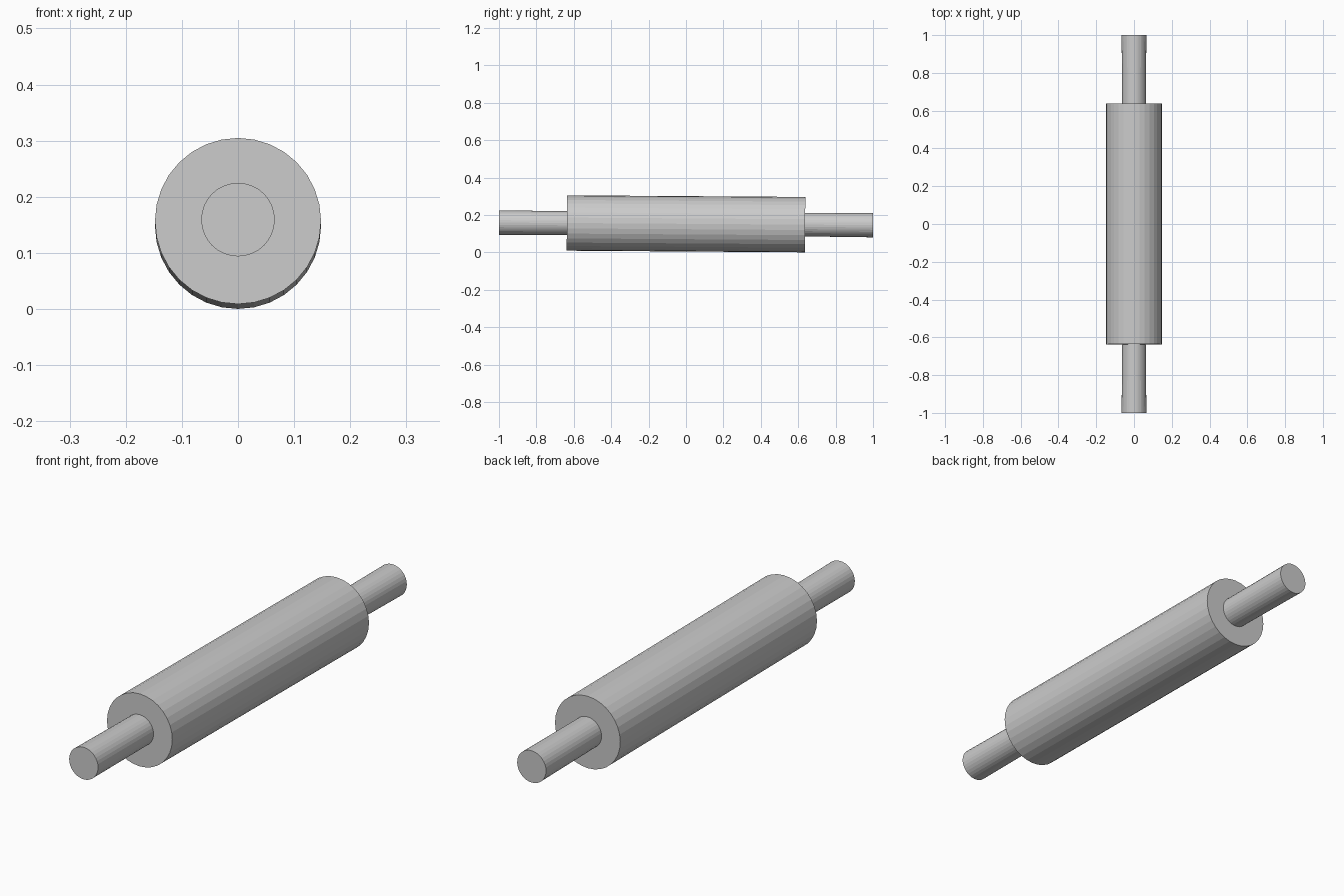
import bpy
import math
from mathutils import Matrix

if "Cube" in bpy.data.objects:
    bpy.data.objects.remove(bpy.data.objects["Cube"])

SIDES = 32
TILT = Matrix.Translation((0, 0, 0.1525)) @ Matrix.Rotation(-0.0068, 4, 'X')


def rod(name, y0, y1, r0, r1):
    """Closed faceted rod along y from y0 (radius r0) to y1 (radius r1)."""
    bpy.ops.mesh.primitive_cone_add(vertices=SIDES, radius1=r0, radius2=r1, depth=y1 - y0)
    ob = bpy.context.object
    ob.name = name
    ob.data.transform(Matrix.Translation((0, (y0 + y1) / 2, 0))
                      @ Matrix.Rotation(-math.pi / 2, 4, 'X'))
    # slight lean of the whole pin, so its back edge rests on the ground
    ob.data.transform(TILT)
    return ob


# main roller
rod("roller_body", -0.637, 0.637, 0.148, 0.148)

# handles, very slightly thicker towards their ends
rod("front_handle", -1.0, -0.637, 0.0655, 0.063)
rod("back_handle", 0.637, 1.0, 0.063, 0.0655)
